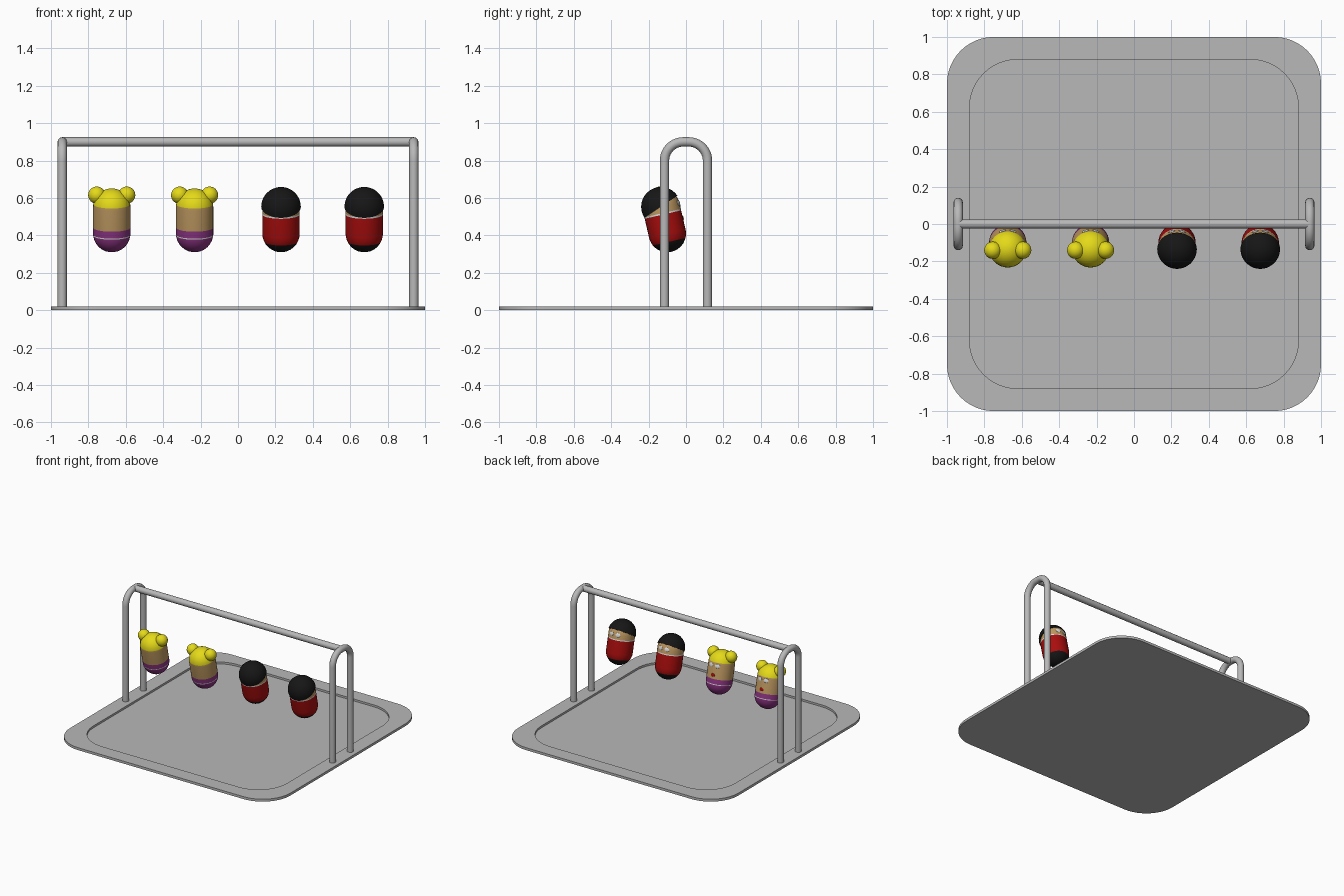
import bpy, bmesh, math
from mathutils import Matrix, Vector

if "Cube" in bpy.data.objects:
    bpy.data.objects.remove(bpy.data.objects["Cube"])


def material(name, rgb):
    m = bpy.data.materials.new(name)
    m.diffuse_color = (*rgb, 1)
    m.use_nodes = True
    m.node_tree.nodes["Principled BSDF"].inputs["Base Color"].default_value = m.diffuse_color
    return m


GREY = material("metal grey", (0.48, 0.48, 0.48))
SKIN = material("skin tan", (0.52, 0.32, 0.12))
YELLOW = material("hair yellow", (0.78, 0.70, 0.01))
BLACK = material("black", (0.008, 0.008, 0.008))
RED = material("red", (0.40, 0.004, 0.004))
PURPLE = material("purple", (0.27, 0.035, 0.23))
WHITE = material("white", (0.75, 0.75, 0.75))


def finish(name, bm, mats, matrix=Matrix(), smooth=40):
    bmesh.ops.recalc_face_normals(bm, faces=bm.faces)
    me = bpy.data.meshes.new(name)
    bm.to_mesh(me)
    bm.free()
    for m in mats:
        me.materials.append(m)
    ob = bpy.data.objects.new(name, me)
    bpy.context.collection.objects.link(ob)
    ob.matrix_world = matrix
    bpy.context.view_layer.objects.active = ob
    bpy.ops.object.select_all(action='DESELECT')
    ob.select_set(True)
    bpy.ops.object.shade_smooth_by_angle(angle=math.radians(smooth))
    return ob


# Tray: stacked rounded squares forming a rim and a sunken floor
def rounded_square(bm, half, r, z):
    loop = []
    for q, (sx, sy) in enumerate([(1, 1), (-1, 1), (-1, -1), (1, -1)]):
        for i in range(13):
            a = math.pi / 2 * (q + i / 12)
            loop.append(bm.verts.new((sx * (half - r) + r * math.cos(a),
                                      sy * (half - r) + r * math.sin(a), z)))
    return loop


def bridge(bm, a, b):
    n = len(a)
    return [bm.faces.new((a[i], a[(i + 1) % n], b[(i + 1) % n], b[i])) for i in range(n)]


bm = bmesh.new()
loops = [rounded_square(bm, *p) for p in
         [(1, 0.25, 0), (1, 0.25, 0.02), (0.88, 0.26, 0.02), (0.88, 0.26, 0.004)]]
for a, b in zip(loops, loops[1:]):
    bridge(bm, a, b)
bm.faces.new(loops[0])
bm.faces.new(loops[-1])
finish("tray", bm, [GREY])


# Frame: bent tube arches and a crossbar
def tube(name, pts, r=0.025):
    cu = bpy.data.curves.new(name, 'CURVE')
    cu.dimensions = '3D'
    cu.bevel_depth = r
    cu.bevel_resolution = 4
    cu.use_fill_caps = True
    sp = cu.splines.new('POLY')
    sp.points.add(len(pts) - 1)
    for p, co in zip(sp.points, pts):
        p.co = (*co, 1)
    tmp = bpy.data.objects.new(name + "_curve", cu)
    bpy.context.collection.objects.link(tmp)
    bpy.context.view_layer.update()
    bm = bmesh.new()
    me = tmp.evaluated_get(bpy.context.evaluated_depsgraph_get()).to_mesh()
    bm.from_mesh(me)
    for f in bm.faces:
        f.material_index = 0
    bpy.data.objects.remove(tmp)
    finish(name, bm, [GREY])


half, top, bend = 0.115, 0.90, 0.10
arc = [(half - bend + bend * math.cos(i * math.pi / 20),
        top - bend + bend * math.sin(i * math.pi / 20)) for i in range(11)]
arch = [(half, 0.01)] + arc + [(-y, z) for y, z in reversed(arc)] + [(-half, 0.01)]
for side, x in (("left", -0.94), ("right", 0.94)):
    tube(side + "_arch", [(x, y, z) for y, z in arch])
tube("crossbar", [(-0.94, 0, top), (0.94, 0, top)])

# Capsule figures: local z along the body, local +y is the face
R, LEN, TILT = 0.10, 0.145, math.radians(13)


def radius_at(t):
    d = max(0, -t, t - LEN)
    return math.sqrt(max(0, R * R - d * d))


def capsule(name, bands, mats, matrix):
    """bands: (upper height, material index), rising from the bottom."""
    hs = {0.0, LEN} | {b[0] for b in bands[:-1]}
    for i in range(1, 9):
        d = R * math.sin(math.pi / 2 * i / 8)
        for h in (-d, LEN + d):
            if all(abs(h - b[0]) > 0.003 for b in bands[:-1]):
                hs.add(h)
    hs = sorted(hs)
    bm = bmesh.new()
    rings = []
    for h in hs[1:-1]:
        rings.append((h, [bm.verts.new((radius_at(h) * math.cos(a), radius_at(h) * math.sin(a), h))
                          for a in (2 * math.pi * i / 32 for i in range(32))]))
    def band(h):
        return next((m for lim, m in bands if h < lim), bands[-1][1])
    for (h0, a), (h1, b) in zip(rings, rings[1:]):
        for f in bridge(bm, a, b):
            f.material_index = band((h0 + h1) / 2)
    for pole, (h, ring) in ((hs[0], rings[0]), (hs[-1], rings[-1])):
        v = bm.verts.new((0, 0, pole))
        for i in range(32):
            bm.faces.new((ring[i], ring[(i + 1) % 32], v)).material_index = band((pole + h) / 2)
    finish(name, bm, mats, matrix)


def ball(name, r, mat, matrix, cut=False):
    bm = bmesh.new()
    bmesh.ops.create_uvsphere(bm, u_segments=32, v_segments=16, radius=r)
    if cut:  # keep the upper half and close it
        bmesh.ops.bisect_plane(bm, geom=bm.verts[:] + bm.edges[:] + bm.faces[:], dist=1e-5,
                               plane_co=(0, 0, 0), plane_no=(0, 0, 1), clear_inner=True)
        bmesh.ops.holes_fill(bm, edges=[e for e in bm.edges if e.is_boundary])
    return finish(name, bm, [mat], matrix)


def face_spot(name, x, t, w, h, mat, body):
    """Thin oval lying on the face surface."""
    r = radius_at(t)
    pos = Vector((x, math.sqrt(r * r - x * x), t))
    normal = pos - Vector((0, 0, min(max(t, 0), LEN)))
    rot = normal.to_track_quat('Y', 'Z').to_matrix().to_4x4()
    ball(name, 1, mat, body @ Matrix.Translation(pos) @ rot @ Matrix.Diagonal((w, 0.004, h, 1)))


def figure(name, x, girl):
    body = Matrix.Translation((x, -0.10, 0.41)) @ Matrix.Rotation(TILT, 4, 'X')
    if girl:
        capsule(name + "_body", [(-0.011, 0), (-0.005, 1), (0.033, 0), (0.16, 2), (1, 3)],
                [PURPLE, WHITE, SKIN, YELLOW], body)
        for s in (-1, 1):
            ball(name + "_hair_bun", 0.046, YELLOW,
                 body @ Matrix.Translation((s * 0.08, 0.007, 0.209)))
        face_spot(name + "_mouth", 0, 0.062, 0.018, 0.012, RED, body)
    else:
        capsule(name + "_body", [(-0.045, 0), (0.104, 1), (0.112, 2), (1, 3)],
                [BLACK, RED, WHITE, SKIN], body)
        # Tilted hair cap over the back of the head
        ball(name + "_hair", 0.106, BLACK, Matrix.Translation((x, -0.134, 0.553)) @
             Matrix.Rotation(math.radians(34), 4, 'X'), cut=True)
    for s in (-1, 1):
        face_spot(name + "_eye", s * 0.028, 0.135 if girl else 0.147, 0.02, 0.016, WHITE, body)


for i, x in enumerate((-0.675, -0.232, 0.23, 0.675)):
    figure("%s_figure_%d" % ("blonde" if i < 2 else "dark_haired", i % 2 + 1), x, i < 2)
